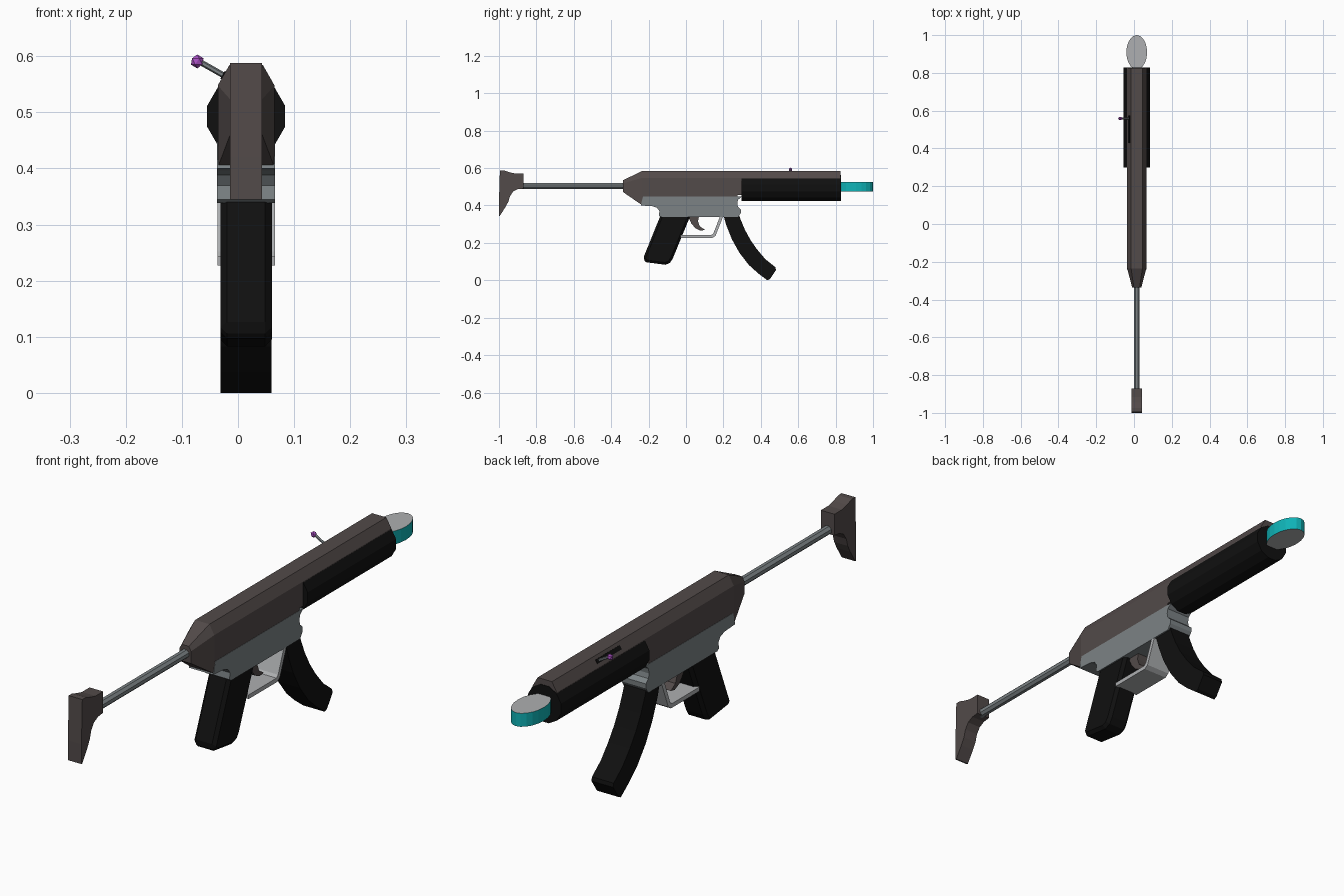
import bpy, bmesh, math
from mathutils import Vector, Matrix

if "Cube" in bpy.data.objects:
    bpy.data.objects.remove(bpy.data.objects["Cube"])

CX = 0.0145  # centre plane of the body


def material(name, rgb):
    m = bpy.data.materials.new(name)
    m.diffuse_color = (*rgb, 1)
    m.use_nodes = True
    m.node_tree.nodes["Principled BSDF"].inputs["Base Color"].default_value = m.diffuse_color
    return m


BROWN = material("dark_brown", (0.085, 0.069, 0.067))
BLACK = material("black", (0.005, 0.005, 0.005))
GREY = material("steel_grey", (0.2, 0.225, 0.235))
LIGHT = material("light_grey", (0.42, 0.43, 0.44))
TEAL = material("teal", (0.005, 0.45, 0.47))
PURPLE = material("purple", (0.40, 0.08, 0.55))


def finish(name, bm, mat, bevel=0.0):
    bmesh.ops.recalc_face_normals(bm, faces=bm.faces)
    me = bpy.data.meshes.new(name)
    bm.to_mesh(me)
    bm.free()
    me.materials.append(mat)
    ob = bpy.data.objects.new(name, me)
    bpy.context.collection.objects.link(ob)
    if bevel:
        b = ob.modifiers.new("bevel", "BEVEL")
        b.width, b.segments = bevel, 1
        b.limit_method, b.angle_limit = "ANGLE", math.radians(50)
    return ob


def loft(name, rings, mat, bevel=0.0):
    """Skin a list of point rings and cap both ends."""
    bm = bmesh.new()
    vs = [[bm.verts.new(p) for p in r] for r in rings]
    n = len(vs[0])
    for a, b in zip(vs, vs[1:]):
        for i in range(n):
            bm.faces.new((a[i], a[(i + 1) % n], b[(i + 1) % n], b[i]))
    bm.faces.new(vs[0])
    bm.faces.new(vs[-1])
    return finish(name, bm, mat, bevel)


def slab(name, profile, hw, mat, bevel=0.0):
    """Side profile (y, z) extruded across x."""
    return loft(name, [[(CX + s * hw, y, z) for y, z in profile] for s in (-1, 1)], mat, bevel)


def prism(name, p0, p1, radius, sides, mat, turn=0.5):
    """Regular prism between two points."""
    p0, p1 = Vector(p0), Vector(p1)
    q = (p1 - p0).to_track_quat("Z", "Y")
    k = radius / math.cos(math.pi / sides)
    angs = [2 * math.pi * (i + turn) / sides for i in range(sides)]
    rings = [[p + q @ Vector((k * math.cos(a), k * math.sin(a), 0)) for a in angs] for p in (p0, p1)]
    return loft(name, rings, mat)


# main body: tapered rear, chamfered top
def section(y, hw, top_hw, bottom, side, top):
    right = [(hw, bottom), (hw, side), (top_hw, top)]
    return [(CX + x, y, z) for x, z in right] + [(CX - x, y, z) for x, z in reversed(right)]


loft("receiver_body", [
    section(-0.337, 0.024, 0.015, 0.472, 0.518, 0.535),
    section(-0.235, 0.0505, 0.030, 0.402, 0.548, 0.584),
    section(0.27, 0.0505, 0.030, 0.402, 0.548, 0.584),
    section(0.275, 0.0505, 0.030, 0.455, 0.548, 0.584),
    section(0.826, 0.0505, 0.030, 0.455, 0.548, 0.584)], BROWN)

# twelve-sided handguard
prism("handguard", (CX, 0.298, 0.493), (CX, 0.828, 0.493), 0.0695, 12, BLACK)

# lower frame with hollowed rear and front
slab("lower_frame", [
    (-0.242, 0.40), (-0.23, 0.447), (0.297, 0.447), (0.278, 0.43), (0.274, 0.41),
    (0.278, 0.392), (0.294, 0.378), (0.293, 0.36), (0.278, 0.338), (-0.135, 0.338),
    (-0.145, 0.345), (-0.142, 0.37), (-0.155, 0.388), (-0.18, 0.396)], 0.0515, GREY)

# grip
slab("grip", [
    (-0.135, 0.35), (0.025, 0.35), (-0.07, 0.118), (-0.085, 0.094), (-0.11, 0.083),
    (-0.215, 0.097), (-0.23, 0.115)], 0.046, BLACK, 0.012)

# curved magazine
slab("magazine", [
    (0.20, 0.35), (0.215, 0.295), (0.245, 0.22), (0.285, 0.148), (0.335, 0.083), (0.385, 0.038),
    (0.435, 0.0), (0.448, 0.006), (0.481, 0.055), (0.478, 0.07), (0.425, 0.112), (0.38, 0.165),
    (0.345, 0.215), (0.315, 0.27), (0.292, 0.325), (0.28, 0.36)], 0.0455, BLACK)

# trigger guard and trigger
slab("trigger_guard", [
    (-0.03, 0.227), (0.142, 0.227), (0.158, 0.238), (0.2, 0.345), (0.183, 0.345),
    (0.147, 0.252), (0.137, 0.243), (-0.03, 0.243)], 0.051, LIGHT)
slab("trigger", [
    (0.01, 0.345), (0.07, 0.345), (0.064, 0.315), (0.074, 0.288), (0.102, 0.270),
    (0.078, 0.265), (0.05, 0.278), (0.028, 0.305)], 0.022, BROWN)

# stock tube and butt
prism("stock_tube", (CX, -0.89, 0.504), (CX, -0.32, 0.504), 0.0155, 8, GREY)
slab("stock_butt", [
    (-1.0, 0.345), (-1.0, 0.42), (-0.995, 0.588), (-0.975, 0.588), (-0.945, 0.578), (-0.915, 0.571),
    (-0.87, 0.571), (-0.87, 0.49), (-0.9, 0.487), (-0.925, 0.474), (-0.941, 0.45),
    (-0.95, 0.42), (-0.965, 0.392), (-0.995, 0.345)], 0.0285, BROWN)

# elliptical muzzle: teal rim, light grey top and bottom
rim = [2 * math.pi * i / 20 for i in range(20)]
muzzle = loft("muzzle", [
    [(CX + 0.055 * math.cos(a), 0.909 + 0.091 * math.sin(a), z) for a in rim]
    for z in (0.474, 0.525)], TEAL)
muzzle.data.materials.append(LIGHT)
for f in muzzle.data.polygons:
    f.material_index = 1 if abs(f.normal.z) > 0.9 else 0

# cocking slot plate on the left chamfer, lever and knob
base = Vector((CX - 0.0403, 0.0, 0.566))
out = Vector((-0.869, 0, 0.495))
along = Vector((0.495, 0, 0.869))
corners = [(-1, 0.43), (1, 0.43), (1, 0.575), (-1, 0.575)]
loft("cocking_slot", [
    [base + along * 0.008 * s + out * d + Vector((0, y, 0)) for s, y in corners]
    for d in (-0.003, 0.002)], BLACK)
foot = base + Vector((0, 0.558, 0))
prism("cocking_lever", foot - out * 0.01, foot + out * 0.048, 0.0045, 6, GREY)
bm = bmesh.new()
bmesh.ops.create_icosphere(bm, subdivisions=1, radius=0.0125,
                           matrix=Matrix.Translation(foot + out * 0.054 + Vector((0, 0, -0.002)))
                           @ Matrix.Diagonal((1, 0.8, 1, 1)))
finish("cocking_knob", bm, PURPLE)
